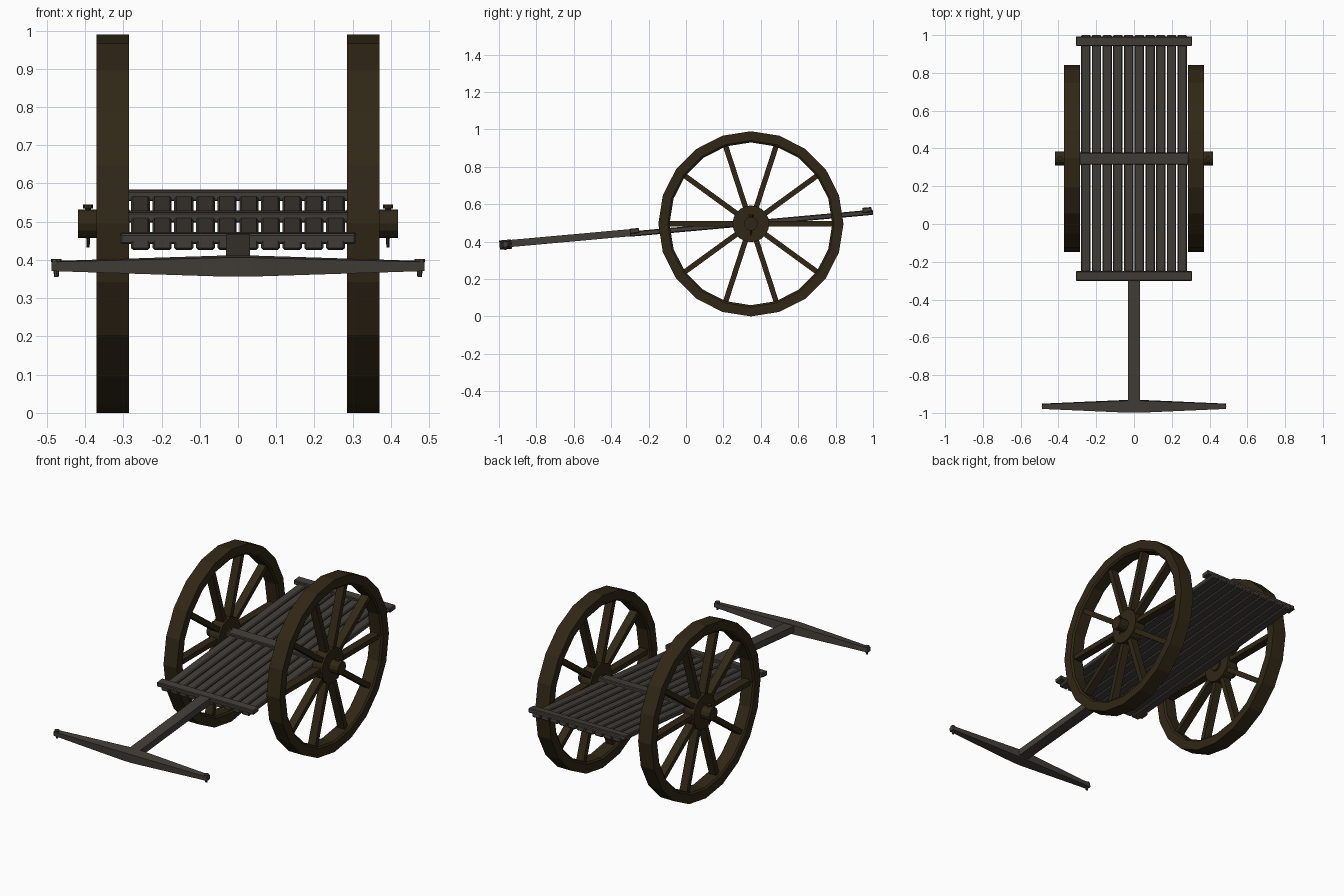
import bpy, bmesh, math
from mathutils import Matrix, Vector

if "Cube" in bpy.data.objects:
    bpy.data.objects.remove(bpy.data.objects["Cube"])

SLOPE = 0.09
TILT = math.atan(SLOPE)
WY, WZ, WR = 0.347, 0.495, 0.495      # wheel centre and radius


def material(name, rgb):
    m = bpy.data.materials.new(name)
    m.diffuse_color = (*rgb, 1)
    m.use_nodes = True
    m.node_tree.nodes["Principled BSDF"].inputs["Base Color"].default_value = m.diffuse_color
    return m


DARK = material("dark_wood", (0.03, 0.02, 0.008))
GREY = material("weathered_wood", (0.055, 0.048, 0.04))


def finish(name, bm, mat, bevel=0):
    bmesh.ops.recalc_face_normals(bm, faces=bm.faces)
    me = bpy.data.meshes.new(name)
    bm.to_mesh(me)
    bm.free()
    ob = bpy.data.objects.new(name, me)
    bpy.context.collection.objects.link(ob)
    me.materials.append(mat)
    if bevel:
        b = ob.modifiers.new("bevel", 'BEVEL')
        b.width, b.segments = bevel, 1
    return ob


def add_box(bm, loc, size, rot=Matrix.Identity(4)):
    m = Matrix.Translation(loc) @ rot @ Matrix.Diagonal((*size, 1))
    bmesh.ops.create_cube(bm, size=1, matrix=m)


def add_cyl(bm, loc, r1, r2, depth, sides, rot=Matrix.Identity(4)):
    bmesh.ops.create_cone(bm, cap_ends=True, segments=sides, radius1=r1, radius2=r2,
                          depth=depth, matrix=Matrix.Translation(loc) @ rot)


def add_ring(bm, profile, sides):
    # closed (x, radius) profile swept round the wheel axis
    rings = []
    for i in range(sides):
        a = 2 * math.pi * i / sides
        rings.append([bm.verts.new((x, WY + r * math.cos(a), WZ + r * math.sin(a)))
                      for x, r in profile])
    n = len(profile)
    for i in range(sides):
        p, q = rings[i], rings[(i + 1) % sides]
        for j in range(n):
            k = (j + 1) % n
            bm.faces.new((p[j], p[k], q[k], q[j]))


TILT_M = Matrix.Rotation(TILT, 4, 'X')
ALONG_X = Matrix.Rotation(math.pi / 2, 4, 'Y')


def bed_z(y):
    return 0.440 + SLOPE * (y + 0.3)


for side, s in (("left", -1), ("right", 1)):
    # rim with small chamfers
    bm = bmesh.new()
    add_ring(bm, [(s * x, r) for x, r in ((0.285, WR), (0.37, WR), (0.37, 0.445),
                                         (0.362, 0.435), (0.293, 0.435), (0.285, 0.445))], 20)
    finish(side + "_wheel_rim", bm, DARK)

    # ten spokes
    bm = bmesh.new()
    for i in range(10):
        rot = Matrix.Rotation(i * math.pi / 5, 4, 'X')
        c = Vector((s * 0.328, WY, WZ)) + rot @ Vector((0, 0.26, 0))
        add_box(bm, c, (0.046, 0.37, 0.028), rot)
    finish(side + "_wheel_spokes", bm, DARK)

    # hub and axle stub
    bm = bmesh.new()
    add_cyl(bm, (s * 0.328, WY, WZ), 0.098, 0.098, 0.066, 20, ALONG_X)
    add_cyl(bm, (s * 0.351, WY, WZ), 0.037, 0.037, 0.134, 12, ALONG_X)
    finish(side + "_wheel_hub", bm, DARK)

    # linchpin through the stub
    bm = bmesh.new()
    add_cyl(bm, (s * 0.392, WY, 0.488), 0.004, 0.008, 0.112, 8)
    add_cyl(bm, (s * 0.392, WY, 0.540), 0.013, 0.013, 0.010, 8)
    finish(side + "_linchpin", bm, DARK)

    # peg at the tip of the pull bar
    bm = bmesh.new()
    add_cyl(bm, (s * 0.475, -0.965, 0.377), 0.006, 0.010, 0.042, 8)
    add_cyl(bm, (s * 0.475, -0.965, 0.399), 0.014, 0.014, 0.008, 8)
    finish(side + "_bar_peg", bm, GREY)

# bed planks
bm = bmesh.new()
for i in range(10):
    add_box(bm, ((i - 4.5) * 0.0567, 0.35, bed_z(0.35)), (0.050, 1.304, 0.028), TILT_M)
finish("bed_planks", bm, GREY, 0.005)

# cross battens on top of the planks
for name, y, half, depth in (("front_batten", -0.275, 0.308, 0.05),
                             ("middle_batten", 0.347, 0.30, 0.064),
                             ("rear_batten", 0.968, 0.308, 0.05)):
    bm = bmesh.new()
    add_box(bm, (0, y, bed_z(y) + 0.015), (2 * half, depth, 0.027), TILT_M)
    finish(name, bm, GREY, 0.004)

# draw pole
bm = bmesh.new()
add_box(bm, (0, -0.615, 0.419), (0.064, 0.69, 0.038), TILT_M)
finish("draw_pole", bm, GREY)

# tapered pull bar
bm = bmesh.new()
sections = []
for x, hy, hz in ((-0.488, 0.013, 0.012), (-0.03, 0.032, 0.025),
                  (0.03, 0.032, 0.025), (0.488, 0.013, 0.012)):
    sections.append([bm.verts.new(Vector((x, -0.965, 0.384)) + TILT_M @ Vector((0, a * hy, b * hz)))
                     for a, b in ((-1, -1), (1, -1), (1, 1), (-1, 1))])
for p, q in zip(sections, sections[1:]):
    for j in range(4):
        k = (j + 1) % 4
        bm.faces.new((p[j], p[k], q[k], q[j]))
bm.faces.new(sections[0])
bm.faces.new(sections[-1])
finish("pull_bar", bm, GREY)
